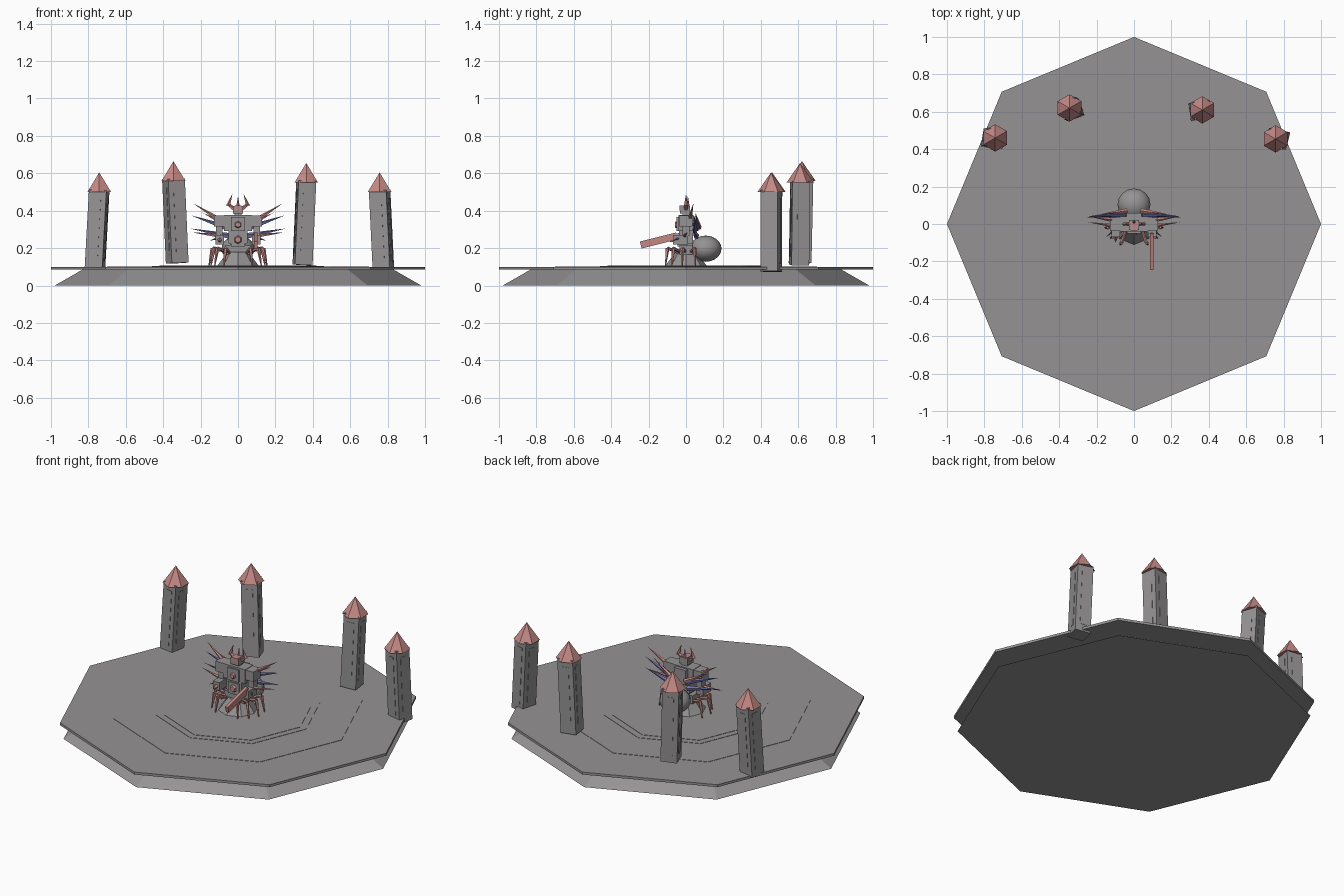
import bpy, bmesh, math
from mathutils import Vector, Matrix

cube = bpy.data.objects.get("Cube")
if cube:
    bpy.data.objects.remove(cube, do_unlink=True)


def material(name, rgb):
    m = bpy.data.materials.new(name)
    m.use_nodes = True
    m.diffuse_color = (*rgb, 1)
    m.node_tree.nodes["Principled BSDF"].inputs["Base Color"].default_value = (*rgb, 1)
    return m


GREY = material("stone grey", (0.30, 0.29, 0.29))
RED = material("dusty red", (0.55, 0.25, 0.235))
BLUE = material("dusk blue", (0.17, 0.17, 0.42))


def finish(name, bm, mat, smooth=False):
    mesh = bpy.data.meshes.new(name)
    bmesh.ops.recalc_face_normals(bm, faces=bm.faces)
    bm.to_mesh(mesh)
    bm.free()
    mesh.materials.append(mat)
    for p in mesh.polygons:
        p.use_smooth = smooth
    ob = bpy.data.objects.new(name, mesh)
    bpy.context.collection.objects.link(ob)
    return ob


def box(name, centre, size, mat=GREY, rot=Matrix()):
    bm = bmesh.new()
    m = Matrix.Translation(centre) @ rot @ Matrix.Diagonal((*size, 1))
    bmesh.ops.create_cube(bm, size=1, matrix=m)
    return finish(name, bm, mat)


def aim(a, b):
    return (Vector(b) - Vector(a)).to_track_quat('Z', 'Y').to_matrix().to_4x4()


def cone(name, a, b, r1, r2, sides, mat=GREY):
    a, b = Vector(a), Vector(b)
    d = b - a
    upright = abs(d.x) + abs(d.y) < 1e-6
    rot = Matrix() if upright else aim(a, b)
    bm = bmesh.new()
    bmesh.ops.create_cone(bm, cap_ends=True, segments=sides, radius1=r1, radius2=r2,
                          depth=d.length, matrix=Matrix.Translation((a + b) / 2) @ rot)
    return finish(name, bm, mat)


def ball(name, centre, size, mat=GREY):
    bm = bmesh.new()
    m = Matrix.Translation(centre) @ Matrix.Diagonal((*size, 1))
    bmesh.ops.create_uvsphere(bm, u_segments=16, v_segments=10, radius=1, matrix=m)
    return finish(name, bm, mat, True)


# Octagonal platform with two very low tiers
cone("platform_base", (0, 0, 0), (0, 0, 0.086), 0.98, 0.83, 8)
cone("platform_slab", (0, 0, 0.085), (0, 0, 0.1), 1, 1, 8)
cone("outer_tier", (0, 0, 0.098), (0, 0, 0.102), 0.7, 0.7, 8)
cone("inner_tier", (0, 0, 0.1), (0, 0, 0.104), 0.46, 0.46, 8)
cone("inner_ring", (0, 0, 0.1), (0, 0, 0.106), 0.42, 0.42, 8)

# Leaning pillars with hexagonal roofs
pillars = [((-0.765, 0.455, 0.09), (-0.742, 0.46, 0.51), -10),
           ((-0.325, 0.61, 0.12), (-0.345, 0.62, 0.57), 20),
           ((0.345, 0.605, 0.11), (0.365, 0.61, 0.56), 8),
           ((0.778, 0.455, 0.075), (0.757, 0.455, 0.51), -14)]
for base, top, yaw in pillars:
    a, b = Vector(base), Vector(top)
    spin = Matrix.Rotation(math.radians(yaw), 4, 'Z')
    lean = Vector((0, 0, 1)).rotation_difference(b - a).to_matrix().to_4x4()
    height = (b - a).length
    box("pillar", (a + b) / 2, (0.095, 0.095, height), GREY, lean @ spin)
    # Slim raised panels, one pair each way
    for size in ((0.04, 0.099), (0.099, 0.04)):
        box("pillar_panel", (a + b) / 2, (*size, height * 0.8), GREY, lean @ spin)
    cone("pillar_roof", b - Vector((0, 0, 0.01)), b + Vector((0, 0, 0.095)), 0.073, 0, 6, RED)

# Guardian body
cone("skirt", (0, 0, 0.1), (0, 0, 0.18), 0.115, 0.055, 8)
ball("abdomen", (0, 0.105, 0.197), (0.088, 0.085, 0.07))
box("waist", (0, 0, 0.2), (0.08, 0.07, 0.07))
box("belly_plate", (0, -0.03, 0.245), (0.075, 0.03, 0.07))
box("torso", (0, 0, 0.265), (0.1, 0.075, 0.08))
box("chest", (0, 0, 0.335), (0.15, 0.08, 0.085))
box("chest_plate", (0, -0.04, 0.33), (0.075, 0.02, 0.075))
box("back_plate", (0, 0.045, 0.325), (0.08, 0.03, 0.09))
box("neck", (0, 0, 0.38), (0.04, 0.04, 0.03))
box("head", (0, -0.005, 0.405), (0.055, 0.055, 0.04))
box("head_crest", (0, -0.01, 0.415), (0.04, 0.05, 0.025), RED)
cone("chest_gem", (0, -0.045, 0.325), (0, -0.06, 0.325), 0.022, 0.014, 6, RED)
cone("belt_gem", (0, -0.04, 0.245), (0, -0.055, 0.245), 0.026, 0.016, 6, RED)
cone("crown_spike", (0, 0.01, 0.42), (0, 0.01, 0.48), 0.01, 0, 4, RED)

# Mirrored limbs, horns, wings and legs
for s, side in ((1, "left"), (-1, "right")):
    box(side + "_shoulder", (s * 0.098, 0, 0.345), (0.06, 0.07, 0.06))
    box(side + "_upper_arm", (s * 0.1, 0, 0.295), (0.035, 0.04, 0.06))
    box(side + "_forearm", (s * 0.098, -0.03, 0.245), (0.045, 0.08, 0.05))
    box(side + "_hip", (s * 0.05, 0, 0.19), (0.04, 0.07, 0.05))
    cone(side + "_horn_base", (s * 0.025, 0, 0.41), (s * 0.052, 0, 0.435), 0.011, 0.009, 5, RED)
    cone(side + "_horn_tip", (s * 0.052, 0, 0.425), (s * 0.03, 0, 0.49), 0.012, 0, 5, RED)
    cone(side + "_shoulder_spike", (s * 0.105, 0.02, 0.355), (s * 0.24, 0.04, 0.44), 0.013, 0, 5, RED)
    cone(side + "_back_spike", (s * 0.04, 0.07, 0.31), (s * 0.19, 0.05, 0.39), 0.014, 0, 5, RED)
    cone(side + "_lower_spike", (s * 0.1, -0.01, 0.265), (s * 0.25, 0.01, 0.285), 0.011, 0, 5, RED)
    cone(side + "_upper_quill", (s * 0.05, 0.055, 0.305), (s * 0.25, 0.04, 0.375), 0.018, 0, 5, BLUE)
    cone(side + "_lower_quill", (s * 0.05, 0.055, 0.265), (s * 0.255, 0.035, 0.305), 0.016, 0, 5, BLUE)
    cone(side + "_elbow_quill", (s * 0.09, -0.02, 0.26), (s * 0.15, -0.07, 0.24), 0.012, 0, 5, BLUE)
    # Jointed legs fanned along each side
    for hip_y, foot_x, foot_y in ((-0.04, 0.075, -0.11), (-0.02, 0.125, -0.075),
                                  (0.0, 0.155, -0.02), (0.02, 0.145, 0.05)):
        knee = (s * foot_x * 0.88, foot_y * 0.9, 0.2)
        cone(side + "_thigh", (s * 0.045, hip_y, 0.175), knee, 0.007, 0.009, 5, RED)
        cone(side + "_shin", knee, (s * foot_x, foot_y, 0.105), 0.011, 0.003, 5, RED)

# Long blade held forward in the left hand, short claw in the right
tilt = Matrix.Rotation(math.radians(14), 4, 'X')
box("blade", (0.095, -0.145, 0.241), (0.02, 0.2, 0.038), RED, tilt)
cone("claw", (-0.098, -0.06, 0.245), (-0.098, -0.1, 0.235), 0.016, 0, 5, RED)
